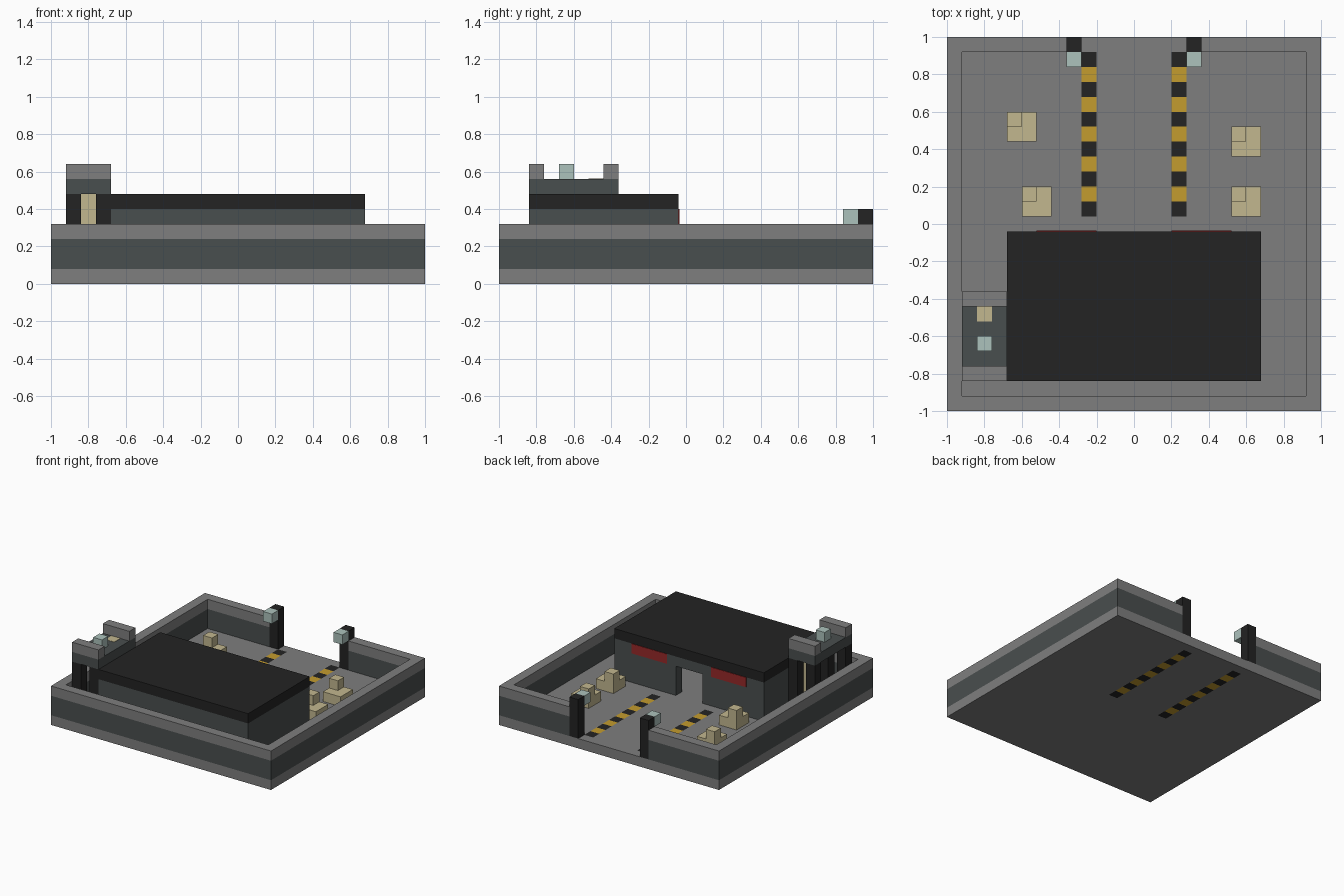
import bpy
import bmesh

cube = bpy.data.objects.get("Cube")
if cube:
    bpy.data.objects.remove(cube, do_unlink=True)

U = 0.08  # block size


def material(name, *rgb):
    """Flat material from display values 0-255."""
    colour = [((c / 255 + 0.055) / 1.055) ** 2.4 for c in rgb] + [1]
    mat = bpy.data.materials.new(name)
    mat.use_nodes = True
    mat.diffuse_color = colour
    bsdf = mat.node_tree.nodes["Principled BSDF"]
    bsdf.inputs["Base Color"].default_value = colour
    bsdf.inputs["Roughness"].default_value = 0.9
    return mat


GREY = material("concrete grey", 126, 126, 126)
DARK = material("slate", 73, 78, 78)
BLACK = material("black", 35, 35, 35)
GOLD = material("hazard yellow", 196, 156, 46)
TAN = material("crate tan", 194, 183, 143)
GLASS = material("lamp pale green", 172, 194, 188)
RED = material("sign red", 150, 40, 40)


def finish(name, bm, *mats):
    bmesh.ops.recalc_face_normals(bm, faces=bm.faces)
    mesh = bpy.data.meshes.new(name)
    bm.to_mesh(mesh)
    bm.free()
    for m in mats:
        mesh.materials.append(m)
    obj = bpy.data.objects.new(name, mesh)
    bpy.context.collection.objects.link(obj)
    return obj


def prism(name, outline, z0, z1, mat):
    """Extrude a plan outline between two heights."""
    bm = bmesh.new()
    face = bm.faces.new([bm.verts.new((x, y, z0)) for x, y in outline])
    ext = bmesh.ops.extrude_face_region(bm, geom=[face], use_keep_orig=True)
    top = [v for v in ext["geom"] if isinstance(v, bmesh.types.BMVert)]
    bmesh.ops.translate(bm, verts=top, vec=(0, 0, z1 - z0))
    return finish(name, bm, mat)


def box(name, x, y, z, size, mat):
    """Box from its minimum corner and size."""
    w, d, h = size
    return prism(name, [(x, y), (x + w, y), (x + w, y + d), (x, y + d)], z, z + h, mat)


def walls_outline(half, y0, y1, gap):
    """Plan of a walled rectangle with an opening in its back side."""
    right = [(half, y0), (half, y1), (gap, y1), (gap, y1 - U),
             (half - U, y1 - U), (half - U, y0 + U)]
    return right + [(-x, y) for x, y in reversed(right)]


# Floor slab with two striped lanes running through it
bm = bmesh.new()
bmesh.ops.create_grid(bm, x_segments=25, y_segments=25, size=1)
ext = bmesh.ops.extrude_face_region(bm, geom=bm.faces[:], use_keep_orig=True)
bmesh.ops.translate(bm, vec=(0, 0, U),
                    verts=[v for v in ext["geom"] if isinstance(v, bmesh.types.BMVert)])
bm.normal_update()
for f in bm.faces:
    c = f.calc_center_median()
    if abs(f.normal.z) > 0.5 and abs(abs(c.x) - 3 * U) < 0.02 and 0.04 < c.y < 0.92:
        f.material_index = 1 + round((c.y - U) / U) % 2
finish("floor", bm, GREY, BLACK, GOLD)

# Perimeter wall and coping, with a gate at the back
fence = walls_outline(1, -1, 1, 0.36)
prism("perimeter_wall", fence, U, 3 * U, DARK)
prism("wall_coping", fence, 3 * U, 4 * U, GREY)

# Gate posts and their lamps
for side, x in (("right", -0.36), ("left", 0.28)):
    box(side + "_gate_post", x, 0.92, U, (U, U, 4 * U), BLACK)
    box(side + "_gate_lamp", x, 0.84, 4 * U, (U, U, U), GLASS)

# Main building: hollow walls, lintel, roof and red signs
prism("building_walls", walls_outline(0.68, -0.84, -0.04, 0.12), U, 5 * U, DARK)
box("door_lintel", -0.12, -0.12, 4 * U, (3 * U, U, U), DARK)
box("roof", -0.68, -0.84, 5 * U, (17 * U, 10 * U, U), BLACK)
for side, x in (("right", -0.52), ("left", 0.20)):
    box(side + "_sign", x, -0.04, 4 * U, (4 * U, 0.004, U), RED)

# Watchtower: legs, platform, parapets, ladder and lamp
TX, TY = -0.92, -0.84
for fb, y in (("front", TY), ("back", TY + 5 * U)):
    for side, x in (("right", TX), ("left", TX + 2 * U)):
        box(f"tower_{fb}_{side}_leg", x, y, U, (U, U, 5 * U), BLACK)
    box(f"tower_{fb}_parapet", TX, y, 7 * U, (3 * U, U, U), GREY)
box("tower_platform", TX, TY, 6 * U, (3 * U, 6 * U, U), DARK)
box("tower_ladder", TX + U, TY + 4 * U, U, (U, U, 6 * U + 0.002), TAN)
box("tower_lamp", TX + U, TY + 2 * U, 7 * U, (U, U, U), GLASS)

# Crate stacks in the yard
for i, (x, y) in enumerate([(-0.68, 0.44), (-0.60, 0.04), (0.52, 0.36), (0.52, 0.04)]):
    box(f"crate_base_{i + 1}", x, y, U, (2 * U, 2 * U, U), TAN)
    box(f"crate_top_{i + 1}", x, y + U, 2 * U, (U, U, U), TAN)
